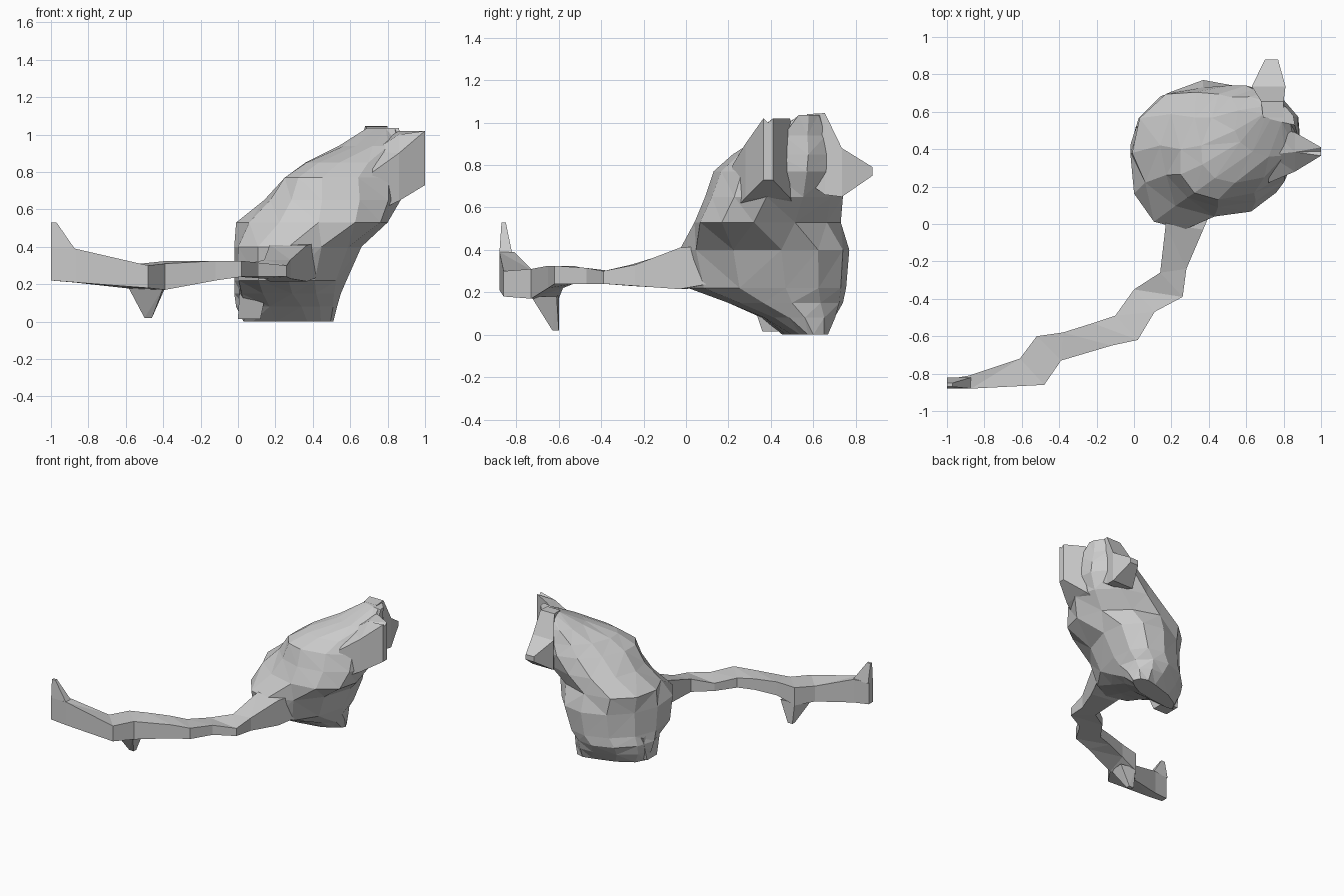
import bpy, bmesh
from math import cos, sin, pi

if "Cube" in bpy.data.objects:
    bpy.data.objects.remove(bpy.data.objects["Cube"])


def loft(name, rings, cap_start=False):
    """Skin a list of equal-length point rings into one flat-shaded object."""
    bm = bmesh.new()
    vs = [[bm.verts.new(p) for p in r] for r in rings]
    n = len(vs[0])
    for a, b in zip(vs, vs[1:]):
        for i in range(n):
            j = (i + 1) % n
            bm.faces.new((a[i], a[j], b[j], b[i]))
    bm.faces.new(vs[-1])
    if cap_start:
        bm.faces.new(vs[0][::-1])
    bmesh.ops.recalc_face_normals(bm, faces=bm.faces)
    bmesh.ops.triangulate(bm, faces=[f for f in bm.faces if len(f.verts) == 4])
    me = bpy.data.meshes.new(name)
    bm.to_mesh(me)
    bm.free()
    ob = bpy.data.objects.new(name, me)
    bpy.context.collection.objects.link(ob)
    return ob


def slice_ring(z, west, south, east, north, steps=3):
    """Rounded horizontal slice through four extreme points."""
    cx, cy = (south[0] + north[0]) / 2, (west[1] + east[1]) / 2
    ext = [west, south, east, north]
    pts = []
    for q in range(4):
        a, b = ext[q], ext[(q + 1) % 4]
        for s in range(steps):
            t = s / steps * pi / 2
            u, v = cos(t), sin(t)
            pts.append((cx + u * (a[0] - cx) + v * (b[0] - cx),
                        cy + u * (a[1] - cy) + v * (b[1] - cy), z))
    return pts


def flat_rect(x0, x1, y0, y1, z):
    return [(x0, y0, z), (x1, y0, z), (x1, y1, z), (x0, y1, z)]


# Main body, leaning up towards the head
loft("body", [slice_ring(*s) for s in [
    (0.00, (.03, .46), (.37, .50), (.51, .60), (.35, .65)),
    (0.08, (-.01, .44), (.34, .37), (.53, .56), (.32, .70)),
    (0.15, (-.02, .42), (.29, .20), (.55, .50), (.30, .74)),
    (0.22, (-.02, .40), (.27, .01), (.58, .47), (.35, .755)),
    (0.40, (-.02, .38), (.27, -.03), (.66, .45), (.37, .77)),
    (0.53, (-.01, .38), (.43, .04), (.80, .32), (.37, .73)),
    (0.65, (.14, .42), (.45, .09), (.87, .38), (.50, .74)),
    (0.77, (.25, .40), (.45, .13), (.89, .40), (.60, .74)),
    (0.85, (.36, .42), (.54, .22), (.89, .43), (.64, .72)),
    (0.94, (.54, .50), (.72, .36), (.88, .46), (.70, .70)),
    (1.035, (.69, .59), (.73, .56), (.86, .53), (.76, .65))]],
    cap_start=True)

# Upright ridge on the side of the head: x, y range, z range, front top height
loft("side_ridge", [
    [(x, y0, z0), (x, y1, z0), (x, y1, z1), (x, (y0 + y1) / 2, z1 - .02), (x, y0, zf)]
    for x, y0, y1, z0, z1, zf in [(.72, .22, .52, .58, .93, .80),
                                  (.86, .28, .49, .645, 1.02, .90),
                                  (1.0, .365, .41, .73, 1.02, 1.02)]])

# Point at the back of the head
loft("back_point", [
    [(x0, y, z0), (x1, y, z0), (x1, y, z1), (x0, y, z1)]
    for x0, x1, y, z0, z1 in [(.69, .80, .57, .72, 1.04),
                              (.68, .80, .655, .66, 1.045),
                              (.63, .81, .735, .65, .88),
                              (.70, .77, .88, .75, .79)]])

# Small foot under the left side
loft("foot", [flat_rect(.01, .16, .30, .52, .20),
              flat_rect(0, .12, .36, .48, .015)])

# Tail: left edge, right edge, low and high z of each section
loft("tail", [
    [(lx, ly, lo), (rx, ry, lo), (rx, ry, hi), (lx, ly, hi)]
    for lx, ly, rx, ry, lo, hi in [
        (.15, .14, .43, .11, .24, .42),
        (.17, 0, .37, -.03, .215, .41),
        (.14, -.26, .28, -.24, .23, .33),
        (.0, -.35, .26, -.39, .24, .30),
        (-.10, -.49, .11, -.47, .24, .315),
        (-.22, -.53, .02, -.62, .24, .325),
        (-.38, -.58, -.12, -.65, .22, .325),
        (-.52, -.60, -.39, -.73, .17, .31),
        (-.61, -.72, -.48, -.86, .18, .30),
        (-.88, -.81, -.87, -.88, .21, .39),
        (-1.0, -.83, -1.0, -.88, .22, .39)]])

# Spike below the tail and fin at its tip
loft("tail_spike", [
    [(-.59, -.71, .19), (-.40, -.73, .18), (-.39, -.61, .18), (-.52, -.60, .19)],
    flat_rect(-.50, -.46, -.63, -.60, .02)])
loft("tail_fin", [flat_rect(-1.0, -.87, -.88, -.82, .385),
                  flat_rect(-1.0, -.97, -.87, -.85, .53)])
